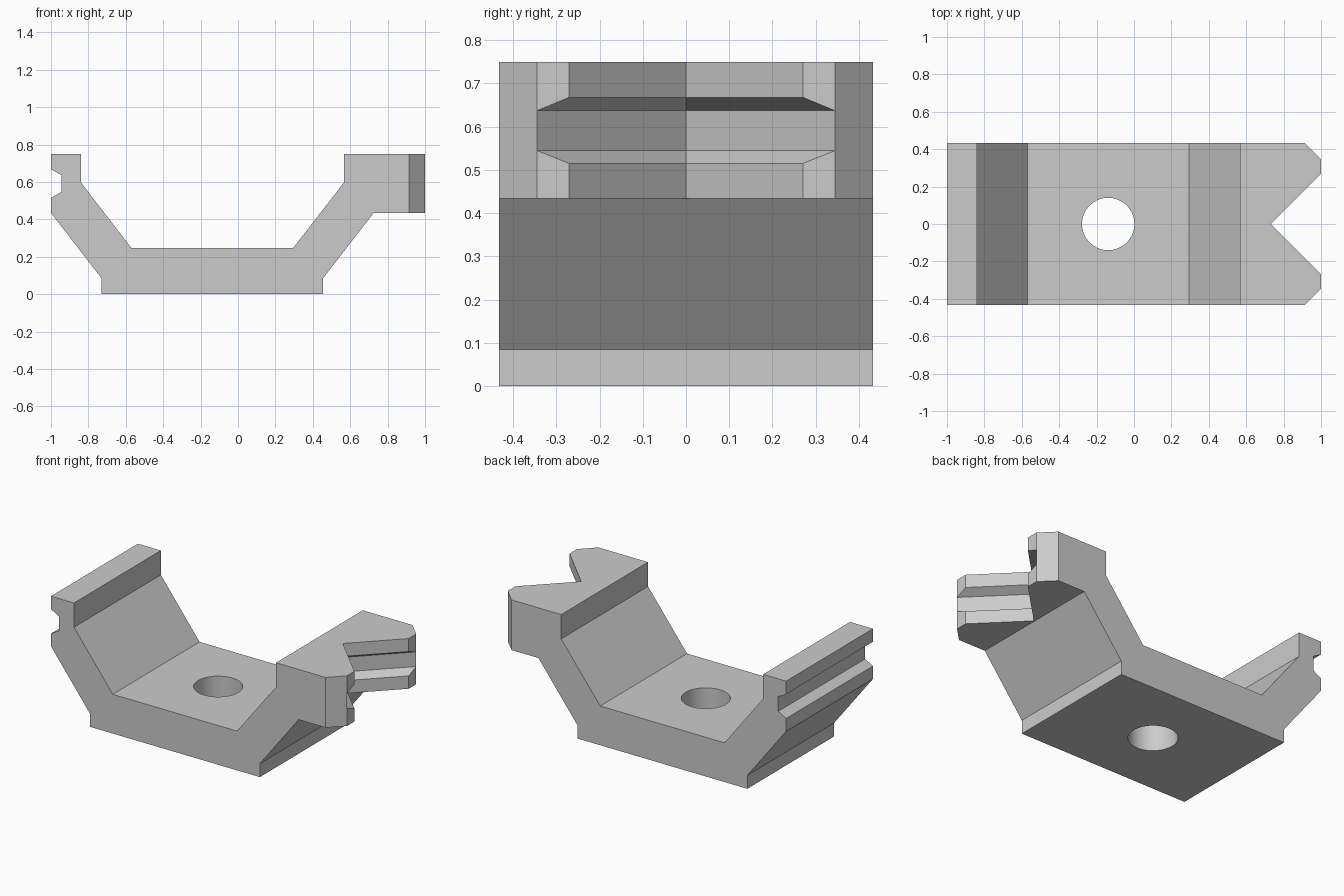
import bpy, bmesh, math

cube = bpy.data.objects.get("Cube")
if cube:
    bpy.data.objects.remove(cube, do_unlink=True)

HALF_WIDTH = 0.432

grey = bpy.data.materials.new("plain grey")
grey.use_nodes = True
colour = (0.6, 0.6, 0.6, 1)
grey.diffuse_color = colour
grey.node_tree.nodes["Principled BSDF"].inputs["Base Color"].default_value = colour


def finish(bm, name):
    bmesh.ops.recalc_face_normals(bm, faces=bm.faces)
    mesh = bpy.data.meshes.new(name)
    bm.to_mesh(mesh)
    bm.free()
    mesh.materials.append(grey)
    obj = bpy.data.objects.new(name, mesh)
    bpy.context.collection.objects.link(obj)
    return obj


def loft(rings, name):
    """Skin a stack of equal rings and cap both ends."""
    bm = bmesh.new()
    loops = [[bm.verts.new(p) for p in ring] for ring in rings]
    n = len(loops[0])
    for a, b in zip(loops, loops[1:]):
        for i in range(n):
            j = (i + 1) % n
            bm.faces.new((a[i], a[j], b[j], b[i]))
    bm.faces.new(loops[0])
    bm.faces.new(loops[-1])
    return finish(bm, name)


def cut(target, cutter):
    mod = target.modifiers.new(cutter.name, "BOOLEAN")
    mod.operation = "DIFFERENCE"
    mod.solver = "EXACT"
    mod.object = cutter
    bpy.context.view_layer.objects.active = target
    bpy.ops.object.modifier_apply(modifier=mod.name)
    bpy.data.objects.remove(cutter, do_unlink=True)


# Bracket side profile (x, z), including the groove in the flat jaw
profile = [(-.73, 0), (.455, 0), (.455, .085), (.725, .434), (1, .434), (1, .75),
           (.567, .75), (.567, .597), (.295, .247), (-.57, .247), (-.84, .597),
           (-.84, .75), (-1, .75), (-1, .668), (-.945, .637), (-.945, .545),
           (-1, .515), (-1, .434), (-.73, .085)]
bracket = loft([[(x, y, z) for x, z in profile] for y in (-HALF_WIDTH, HALF_WIDTH)],
               "bracket")

# Chamfered outer corners of the forked jaw
bm = bmesh.new()
bm.from_mesh(bracket.data)
corners = [e for e in bm.edges if all(v.co.x > 0.99 for v in e.verts)
           and abs(e.verts[0].co.z - e.verts[1].co.z) > 0.1]
bmesh.ops.bevel(bm, geom=corners, offset=0.087, segments=1, affect="EDGES")
bm.to_mesh(bracket.data)
bm.free()

# V notch with a deeper groove round its middle: (height, apex x)
levels = [(.3, .73), (.515, .73), (.545, .655), (.637, .655), (.668, .73), (.9, .73)]
FAR = 1.2
cut(bracket, loft([[(apex, 0, z), (FAR, apex - FAR, z), (FAR, FAR - apex, z)]
                   for z, apex in levels], "v_notch"))

# Round bolt hole through the base
SIDES = 64
angles = [math.tau * i / SIDES for i in range(SIDES)]
cut(bracket, loft([[(-.138 + .14 * math.cos(a), .14 * math.sin(a), z) for a in angles]
                   for z in (-.1, .4)], "bolt_hole"))

# Smooth only the hole wall
bpy.ops.object.select_all(action="DESELECT")
bracket.select_set(True)
bpy.context.view_layer.objects.active = bracket
bpy.ops.object.shade_smooth_by_angle(angle=math.radians(15))
